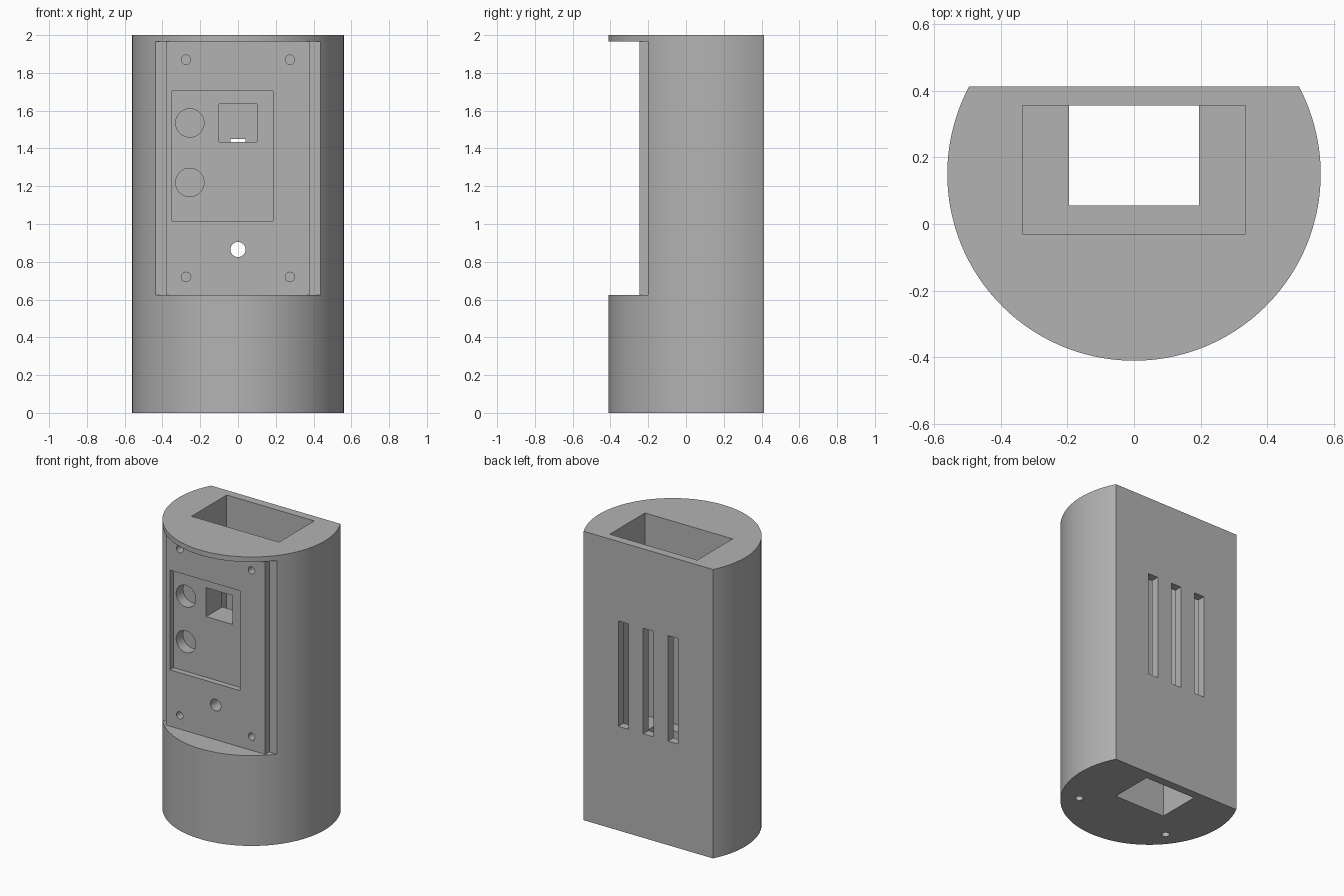
import bpy
import bmesh
import math

cube = bpy.data.objects.get("Cube")
if cube:
    bpy.data.objects.remove(cube, do_unlink=True)

# Plain grey plastic
grey = bpy.data.materials.new("grey plastic")
grey.use_nodes = True
GREY = (0.45, 0.45, 0.45, 1)
grey.diffuse_color = GREY
grey.node_tree.nodes["Principled BSDF"].inputs["Base Color"].default_value = GREY


def prism(name, outline, z0, z1):
    """Solid made by extruding an xy outline from z0 to z1."""
    bm = bmesh.new()
    base = bm.faces.new([bm.verts.new((x, y, z0)) for x, y in outline])
    top = bmesh.ops.extrude_face_region(bm, geom=[base])["geom"]
    moved = [v for v in top if isinstance(v, bmesh.types.BMVert)]
    bmesh.ops.translate(bm, verts=moved, vec=(0, 0, z1 - z0))
    bmesh.ops.recalc_face_normals(bm, faces=bm.faces)
    mesh = bpy.data.meshes.new(name)
    bm.to_mesh(mesh)
    bm.free()
    mesh.materials.append(grey)
    obj = bpy.data.objects.new(name, mesh)
    bpy.context.collection.objects.link(obj)
    return obj


def box(name, x0, x1, y0, y1, z0, z1):
    return prism(name, [(x0, y0), (x1, y0), (x1, y1), (x0, y1)], z0, z1)


def rod(name, radius, start, depth, axis, sides=48):
    """Round cutter running from start along +y or +z."""
    x, y, z = start
    ring = [(radius * math.cos(math.tau * i / sides),
             radius * math.sin(math.tau * i / sides)) for i in range(sides)]
    obj = prism(name, ring, 0, depth)
    if axis == "y":
        obj.rotation_euler.x = -math.pi / 2
    obj.location = (x, y, z)
    return obj


def cut(target, cutter):
    mod = target.modifiers.new("cut", "BOOLEAN")
    mod.operation = "DIFFERENCE"
    mod.solver = "EXACT"
    mod.object = cutter
    bpy.context.view_layer.update()
    graph = bpy.context.evaluated_depsgraph_get()
    mesh = bpy.data.meshes.new_from_object(target.evaluated_get(graph))
    target.modifiers.clear()
    target.data = mesh
    bpy.data.objects.remove(cutter, do_unlink=True)


# Round body with a flat back
RADIUS, CENTRE, BACK = 0.56, 0.15, 0.413
start = math.asin((BACK - CENTRE) / RADIUS)
sweep = math.pi + 2 * start
STEPS = 128
arc = [(RADIUS * math.cos(start - sweep * i / STEPS),
        CENTRE + RADIUS * math.sin(start - sweep * i / STEPS)) for i in range(STEPS + 1)]
body = prism("housing", arc, 0, 2)

# Front recess, leaving a raised panel
PANEL, STEP = -0.245, -0.2
half = [(0.38, PANEL), (0.38, STEP), (0.7, STEP), (0.7, -0.6)]
recess = half + [(-x, y) for x, y in reversed(half)]
cut(body, prism("recess", recess, 0.625, 1.965))

# Inner cavity and the narrower shaft through the base
cut(body, box("cavity", -0.335, 0.335, -0.03, 0.355, 0.6, 2.1))
cut(body, box("shaft", -0.195, 0.195, 0.055, 0.355, -0.1, 0.7))

# Vent slots in the back
for x in (-0.19, 0, 0.19):
    cut(body, box("vent", x - 0.039, x + 0.039, 0.3, 0.5, 0.72, 1.45))

# Sunken display area with a window and two round pockets
cut(body, box("display", -0.35, 0.185, -0.3, -0.205, 1.015, 1.705))
cut(body, box("window", -0.1, 0.1, -0.3, 0.1, 1.435, 1.635))
for z in (1.22, 1.535):
    cut(body, rod("pocket", 0.075, (-0.255, -0.3, z), 0.17, "y"))

# Cable hole and screw holes
cut(body, rod("cable_hole", 0.04, (0, -0.3, 0.865), 0.4, "y"))
for x in (-0.275, 0.275):
    for z in (0.72, 1.87):
        cut(body, rod("panel_screw", 0.025, (x, -0.3, z), 0.15, "y", 24))
for x in (-0.355, 0.355):
    cut(body, rod("base_screw", 0.025, (x, -0.115, -0.1), 0.25, "z", 24))

# Smooth round walls, crisp edges
bpy.ops.object.select_all(action="DESELECT")
body.select_set(True)
bpy.context.view_layer.objects.active = body
bpy.ops.object.shade_smooth_by_angle(angle=math.radians(30))
